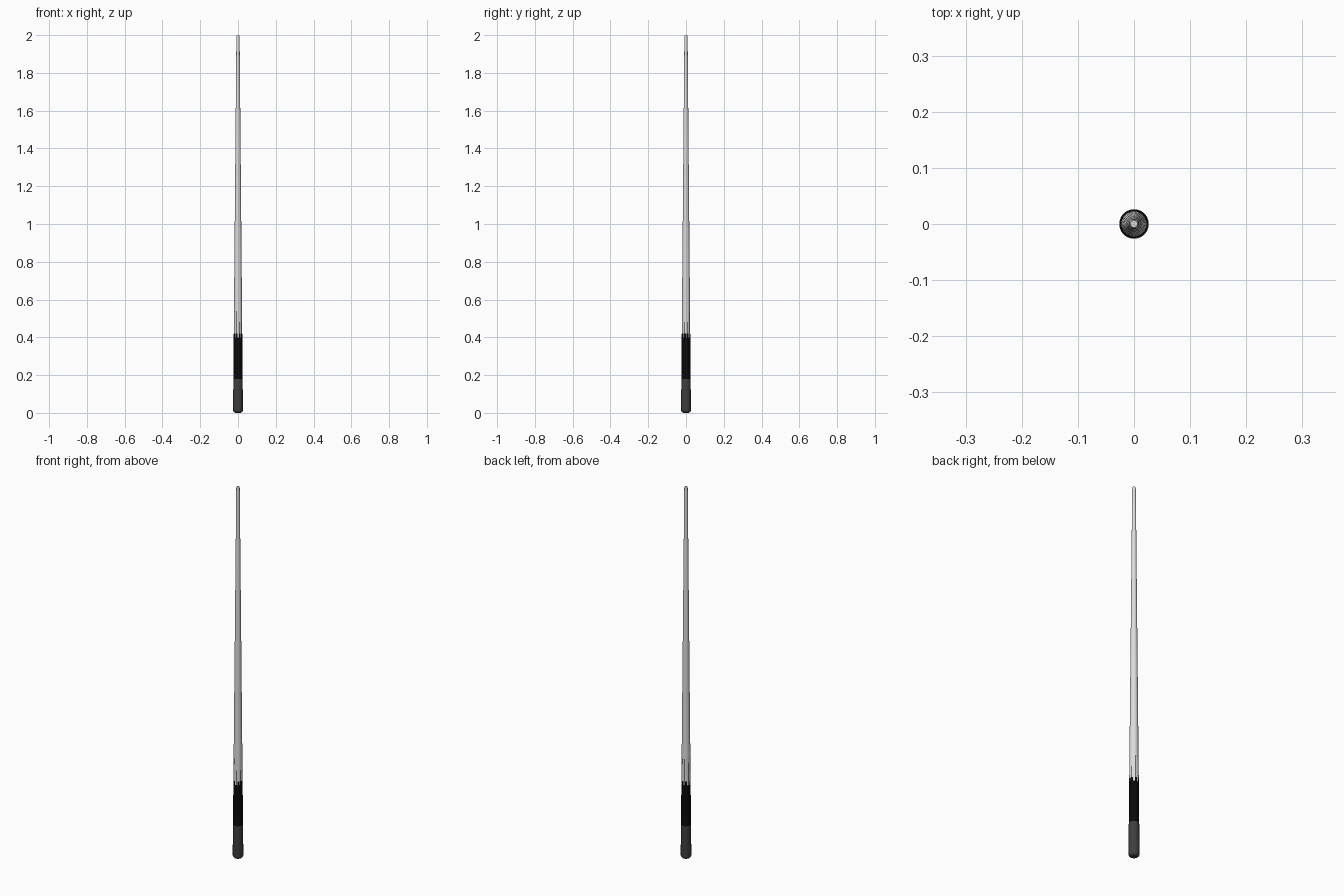
import bpy, bmesh, math, random

if "Cube" in bpy.data.objects:
    bpy.data.objects.remove(bpy.data.objects["Cube"])

random.seed(4)
SIDES = 48

def material(name, v):
    m = bpy.data.materials.new(name)
    m.diffuse_color = (v, v, v, 1)
    m.use_nodes = True
    m.node_tree.nodes["Principled BSDF"].inputs["Base Color"].default_value = m.diffuse_color
    return m

pale = material("pale shaft", 0.72)
black = material("black splice", 0.003)
dark = material("dark grip", 0.05)

def radius(z):
    # straight taper from butt to tip
    return 0.0262 + (0.0085 - 0.0262) * z / 2

def turned(name, profile, mats, sides=SIDES):
    """Closed lathe part from (radius, height) points."""
    bm = bmesh.new()
    rings = [[bm.verts.new((r * math.cos(2 * math.pi * i / sides),
                            r * math.sin(2 * math.pi * i / sides), z))
              for i in range(sides)] for r, z in profile]
    for a, b in zip(rings, rings[1:]):
        for i in range(sides):
            j = (i + 1) % sides
            bm.faces.new((a[i], a[j], b[j], b[i]))
    bm.faces.new(rings[0][::-1])
    bm.faces.new(rings[-1])
    me = bpy.data.meshes.new(name)
    bm.to_mesh(me)
    bm.free()
    ob = bpy.data.objects.new(name, me)
    bpy.context.collection.objects.link(ob)
    for m in mats:
        me.materials.append(m)
    bpy.context.view_layer.objects.active = ob
    ob.select_set(True)
    bpy.ops.object.shade_smooth_by_angle(angle=math.radians(35))
    ob.select_set(False)
    return ob

# rounded butt grip
fillet = 0.016
bottom = [(radius(0) - fillet * (1 - math.sin(a)), fillet * (1 - math.cos(a)))
          for a in (math.radians(d) for d in range(0, 91, 15))]
turned("butt_grip", bottom + [(radius(0.18), 0.18)], [dark])

# forearm: black below, uneven black points running up into the pale wood
steps = [0.18, 0.38] + [0.40 + 0.02 * k for k in range(8)]
forearm = turned("spliced_forearm", [(radius(z), z) for z in steps], [pale, black])
tops = [random.choice((0.39, 0.40, 0.41, 0.41, 0.43)) for _ in range(SIDES)]
for i in range(2, SIDES, 6):
    tops[i] = random.choice((0.47, 0.49, 0.51, 0.53))
for p in forearm.data.polygons:
    c = p.center
    col = int((math.atan2(c.y, c.x) % (2 * math.pi)) / (2 * math.pi) * SIDES) % SIDES
    p.material_index = 1 if c.z < tops[col] else 0

# tapering shaft with a slightly rounded tip
z0 = steps[-1]
turned("shaft", [(radius(z0), z0), (radius(1.2), 1.2), (radius(1.99), 1.99),
                 (0.0078, 1.997), (0.006, 2.0)], [pale])
